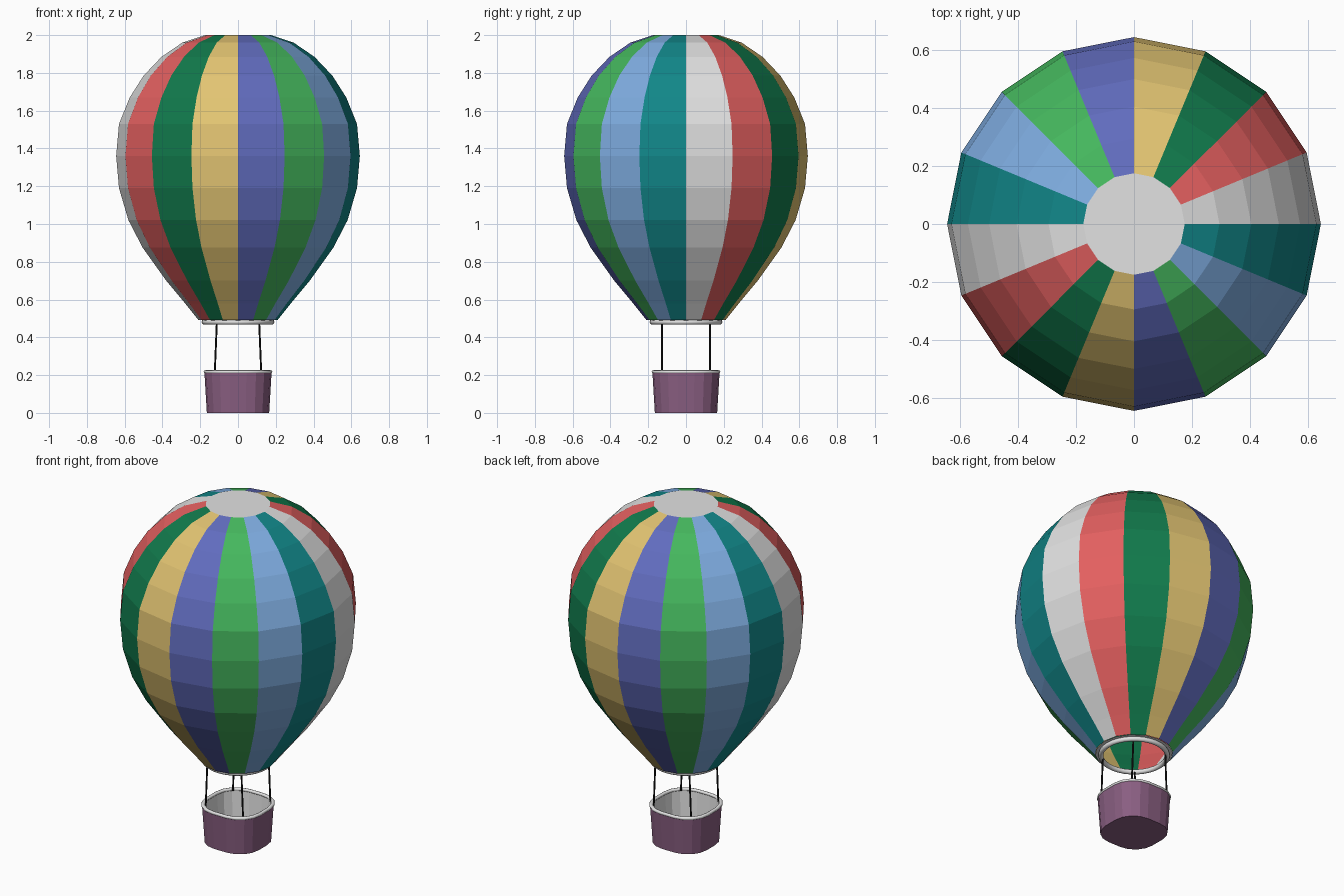
import bpy, bmesh, math
from mathutils import Vector

if "Cube" in bpy.data.objects:
    bpy.data.objects.remove(bpy.data.objects["Cube"])


def mat(name, r, g, b):
    lin = [(c / 255 / 12.92 if c < 11 else ((c / 255 + 0.055) / 1.055) ** 2.4) for c in (r, g, b)]
    m = bpy.data.materials.new(name)
    m.diffuse_color = (*lin, 1)
    m.use_nodes = True
    m.node_tree.nodes["Principled BSDF"].inputs["Base Color"].default_value = m.diffuse_color
    return m


white = mat("white", 226, 226, 226)
red = mat("coral red", 228, 96, 96)
dark_green = mat("dark green", 17, 122, 76)
gold = mat("gold", 226, 196, 114)
blue = mat("violet blue", 97, 108, 190)
green = mat("leaf green", 69, 184, 94)
sky = mat("sky blue", 127, 173, 225)
teal = mat("teal", 17, 134, 136)
purple = mat("plum", 138, 95, 130)
black = mat("black", 25, 25, 25)
stripes = [white, red, dark_green, gold, blue, green, sky, teal]


def finish(name, bm, mats, smooth=False):
    me = bpy.data.meshes.new(name)
    bm.to_mesh(me)
    bm.free()
    for m in mats:
        me.materials.append(m)
    for p in me.polygons:
        p.use_smooth = smooth
    ob = bpy.data.objects.new(name, me)
    bpy.context.collection.objects.link(ob)
    return ob


def loft(bm, loops, cyclic=False):
    """Join rings of points with quads; returns the vertex rings."""
    rings = [[bm.verts.new(p) for p in loop] for loop in loops]
    n = len(rings[0])
    pairs = list(zip(rings, rings[1:])) + ([(rings[-1], rings[0])] if cyclic else [])
    for a, b in pairs:
        for i in range(n):
            j = (i + 1) % n
            bm.faces.new((a[i], a[j], b[j], b[i]))
    return rings


def circle(r, z, n=16):
    return [(r * math.cos(2 * math.pi * i / n), r * math.sin(2 * math.pi * i / n), z) for i in range(n)]


# Striped envelope with flat white crown; stripe chosen by direction
profile = [(0.21, 0.492), (0.28, 0.58), (0.38, 0.70), (0.505, 0.875), (0.58, 1.02), (0.63, 1.19),
           (0.645, 1.36), (0.63, 1.53), (0.573, 1.67), (0.50, 1.785), (0.405, 1.885),
           (0.295, 1.96), (0.175, 2.0)]
bm = bmesh.new()
rings = loft(bm, [circle(r, z) for r, z in profile])
for f in bm.faces:
    c = f.calc_center_median()
    f.material_index = int((math.atan2(c.y, c.x) % (2 * math.pi)) / (math.pi / 8)) % 8
bm.faces.new(rings[-1]).material_index = 0
finish("envelope", bm, stripes)

# Flat lip under the envelope
bm = bmesh.new()
loft(bm, [circle(0.175, 0.49), circle(0.209, 0.491)])
bmesh.ops.reverse_faces(bm, faces=bm.faces)
finish("envelope_lip", bm, [white])

# Mouth ring
bpy.ops.mesh.primitive_torus_add(major_radius=0.179, minor_radius=0.014, major_segments=32,
                                 minor_segments=10, location=(0, 0, 0.481))
ring = bpy.context.object
ring.name = "mouth_ring"
ring.data.materials.append(white)
bpy.ops.object.shade_smooth()


def rounded_square(half, z, segs=4):
    flat = half * 0.25
    r = half - flat
    pts = []
    for q in range(4):
        a0 = q * math.pi / 2
        cx = flat * (1 if q in (0, 3) else -1)
        cy = flat * (1 if q in (0, 1) else -1)
        for i in range(segs + 1):
            a = a0 + math.pi / 2 * i / segs
            pts.append((cx + r * math.cos(a), cy + r * math.sin(a), z))
    return pts


# Basket outer wall and base
bm = bmesh.new()
r = loft(bm, [rounded_square(0.165, 0), rounded_square(0.178, 0.217)])
bm.faces.new(r[0][::-1])
finish("basket", bm, [purple])

# Basket inner lining and floor
bm = bmesh.new()
r = loft(bm, [rounded_square(0.166, 0.217), rounded_square(0.154, 0.015)])
bm.faces.new(r[1])
finish("basket_lining", bm, [white])

# Padded basket rim
bm = bmesh.new()
loft(bm, [rounded_square(0.172 + 0.010 * math.cos(a), 0.217 + 0.009 * math.sin(a))
          for a in [i * math.pi / 4 for i in range(8)]], cyclic=True)
bmesh.ops.recalc_face_normals(bm, faces=bm.faces)
finish("basket_rim", bm, [white], True)

# Four ropes from basket corners to mouth ring
for sx in (-1, 1):
    for sy in (-1, 1):
        a = Vector((sx * 0.123, sy * 0.128, 0.212))
        b = Vector((sx * 0.112, sy * 0.128, 0.482))
        bpy.ops.mesh.primitive_cylinder_add(vertices=8, radius=0.005, depth=(b - a).length,
                                            location=(a + b) / 2)
        rope = bpy.context.object
        rope.rotation_euler = (b - a).to_track_quat('Z', 'Y').to_euler()
        rope.name = "rope"
        rope.data.materials.append(black)
